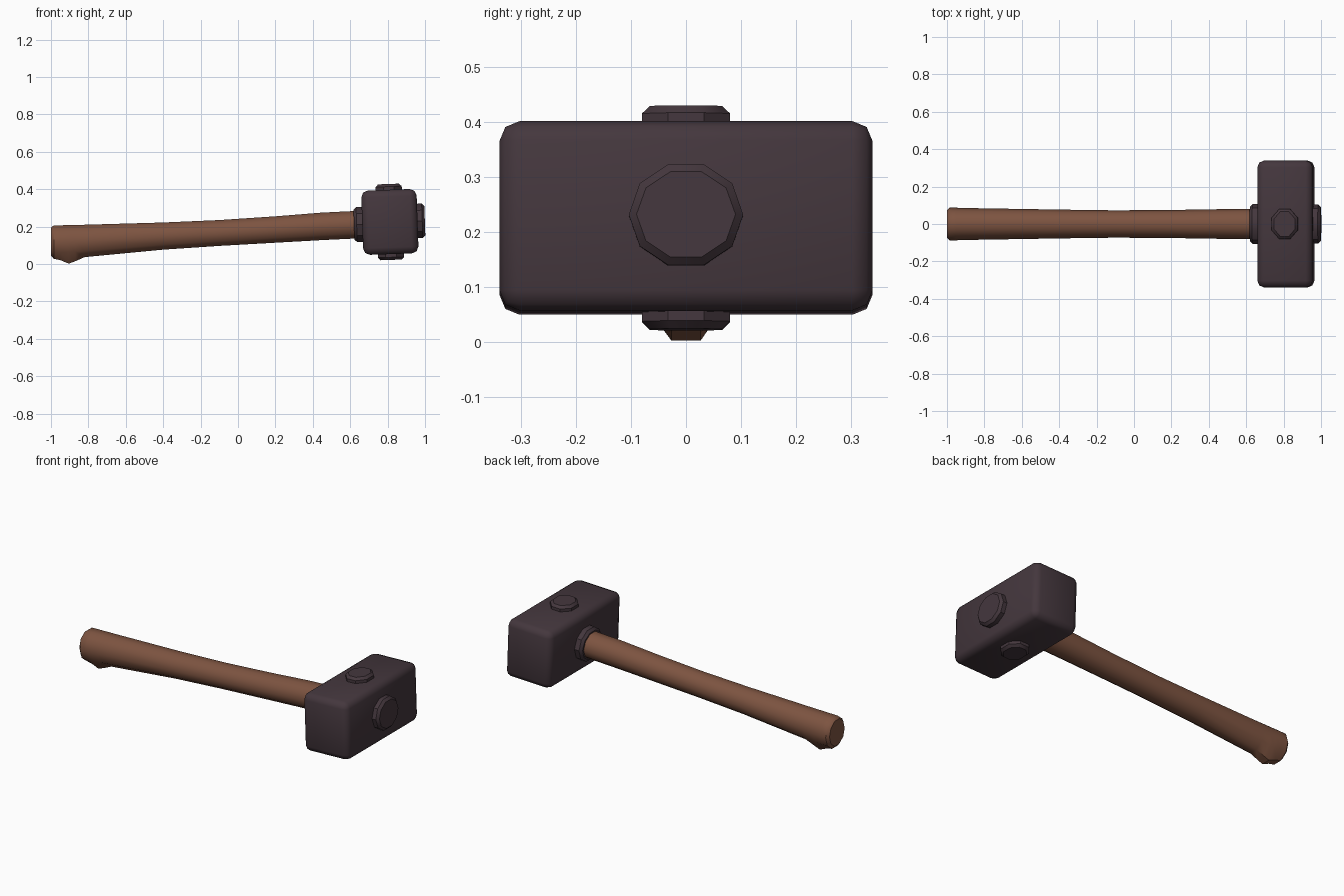
import bpy, bmesh, math
from mathutils import Matrix, Vector

if "Cube" in bpy.data.objects:
    bpy.data.objects.remove(bpy.data.objects["Cube"])


def material(name, rgb):
    m = bpy.data.materials.new(name)
    m.diffuse_color = (*rgb, 1)
    m.use_nodes = True
    m.node_tree.nodes["Principled BSDF"].inputs["Base Color"].default_value = m.diffuse_color
    return m


IRON = material("dark iron", (0.058, 0.038, 0.047))
WOOD = material("brown wood", (0.205, 0.088, 0.052))


def finish(name, bm, mat, angle):
    bmesh.ops.recalc_face_normals(bm, faces=bm.faces[:])
    me = bpy.data.meshes.new(name)
    bm.to_mesh(me)
    bm.free()
    me.materials.append(mat)
    ob = bpy.data.objects.new(name, me)
    bpy.context.collection.objects.link(ob)
    bpy.ops.object.select_all(action='DESELECT')
    ob.select_set(True)
    bpy.context.view_layer.objects.active = ob
    bpy.ops.object.shade_smooth_by_angle(angle=math.radians(angle))
    return ob


def loft(name, rings, sides, mat, phase=0.0, matrix=Matrix(), angle=40):
    """Rings along x: (x, half width, z bottom, z top, extra drop of the underside)."""
    bm = bmesh.new()
    angs = [2 * math.pi * (i + phase) / sides for i in range(sides)]
    smax = max(math.sin(a) for a in angs)
    cmax = max(math.cos(a) for a in angs)
    loops = []
    for x, w, lo, hi, drop in rings:
        loop = []
        for a in angs:
            s = math.sin(a) / smax
            z = (lo + hi) / 2 + s * (hi - lo) / 2 - (drop if s < -0.95 else 0)
            loop.append(bm.verts.new(matrix @ Vector((x, w * math.cos(a) / cmax, z))))
        loops.append(loop)
    for a, b in zip(loops, loops[1:]):
        for i in range(sides):
            j = (i + 1) % sides
            bm.faces.new((a[i], a[j], b[j], b[i]))
    bm.faces.new(loops[0])
    bm.faces.new(loops[-1])
    return finish(name, bm, mat, angle)


# handle: gently curved, flared at the grip, with a small knob underneath
loft("handle", [
    (-1.0, 0.072, 0.045, 0.195, 0.0),
    (-0.985, 0.087, 0.028, 0.206, 0.0),
    (-0.95, 0.087, 0.027, 0.207, 0.006),
    (-0.905, 0.086, 0.030, 0.208, 0.028),
    (-0.87, 0.085, 0.033, 0.209, 0.018),
    (-0.82, 0.084, 0.037, 0.210, 0.0),
    (-0.40, 0.077, 0.077, 0.222, 0.0),
    (-0.10, 0.073, 0.097, 0.235, 0.0),
    (0.20, 0.075, 0.114, 0.255, 0.0),
    (0.45, 0.079, 0.128, 0.275, 0.0),
    (0.70, 0.082, 0.140, 0.287, 0.0)], 10, WOOD)

# head block, tilted with the end of the handle
CENTRE = Vector((0.812, 0, 0.225))
TILT = Matrix.Translation(CENTRE) @ Matrix.Rotation(-0.035, 4, 'Y')
bm = bmesh.new()
bmesh.ops.create_cube(bm, size=1)
bmesh.ops.scale(bm, vec=(0.296, 0.678, 0.344), verts=bm.verts[:])
bmesh.ops.bevel(bm, geom=bm.edges[:], offset=0.036, segments=2,
                profile=0.5, affect='EDGES')
bm.transform(TILT)
finish("head", bm, IRON, 50)


# raised bosses and the collar: chamfered discs facing out of the head
def boss(name, turn, start, end, w, h, sides, phase):
    c = 0.014
    rings = [(start, w, -h, h, 0), (end - c, w, -h, h, 0),
             (end, w - c, -h + c, h - c, 0)]
    loft(name, rings, sides, IRON, phase, TILT @ turn, 35)


for name, deg in (("top_boss", -90), ("bottom_boss", 90)):
    boss(name, Matrix.Rotation(math.radians(deg), 4, 'Y'),
         0.14, 0.203, 0.08, 0.07, 8, 0.5)
boss("end_boss", Matrix(), 0.12, 0.187, 0.104, 0.092, 10, 0.0)
boss("collar", Matrix.Translation((0, 0, -0.008)) @ Matrix.Rotation(math.pi, 4, 'Z'),
     0.12, 0.192, 0.106, 0.094, 10, 0.0)
